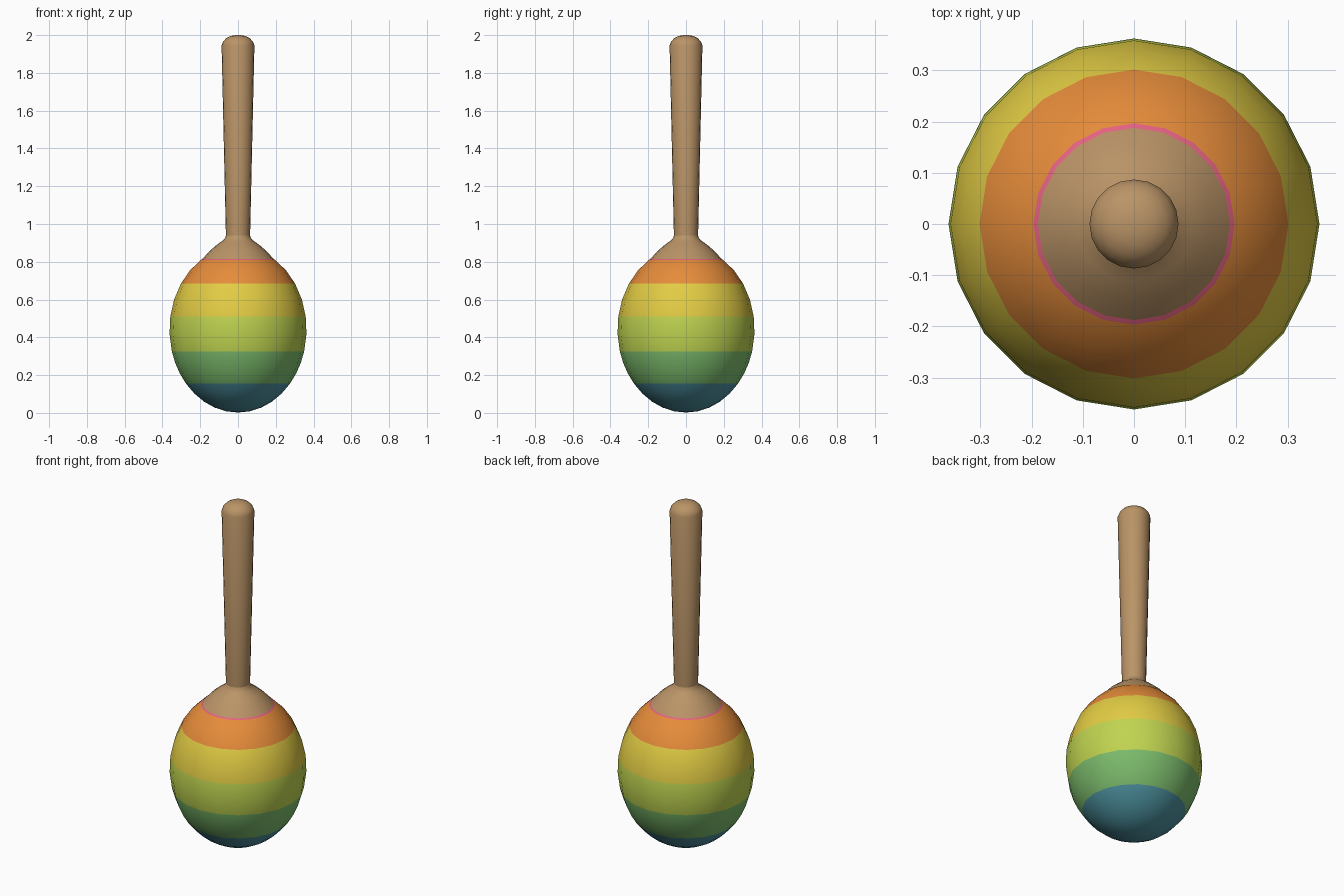
import bpy, bmesh, math

if "Cube" in bpy.data.objects:
    bpy.data.objects.remove(bpy.data.objects["Cube"])


def material(name, rgb):
    lin = [((c / 255 + 0.055) / 1.055) ** 2.4 for c in rgb]
    m = bpy.data.materials.new(name)
    m.diffuse_color = (*lin, 1)
    m.use_nodes = True
    m.node_tree.nodes["Principled BSDF"].inputs["Base Color"].default_value = m.diffuse_color
    return m


blue = material("blue", (76, 144, 158))
green = material("green", (124, 188, 108))
lime = material("lime", (192, 212, 80))
yellow = material("yellow", (226, 204, 68))
orange = material("orange", (230, 140, 58))
pink = material("pink", (228, 98, 130))
wood = material("wood", (186, 148, 103))


def lathe(name, profile, sides, mats, levels=(), angle=40):
    """Revolve (radius, z) points; faces pick a material by height."""
    bm = bmesh.new()
    rings = []
    for r, z in profile:
        if r == 0:
            rings.append([bm.verts.new((0, 0, z))] * sides)
        else:
            rings.append([bm.verts.new((r * math.cos(2 * math.pi * i / sides),
                                        r * math.sin(2 * math.pi * i / sides), z))
                          for i in range(sides)])
    for a, b in zip(rings, rings[1:]):
        for i in range(sides):
            j = (i + 1) % sides
            corners = list(dict.fromkeys((a[i], a[j], b[j], b[i])))
            f = bm.faces.new(corners)
            mid = (a[i].co.z + b[i].co.z) / 2
            f.material_index = sum(mid > h for h in levels)
    mesh = bpy.data.meshes.new(name)
    bm.to_mesh(mesh)
    bm.free()
    for m in mats:
        mesh.materials.append(m)
    ob = bpy.data.objects.new(name, mesh)
    bpy.context.collection.objects.link(ob)
    bpy.ops.object.select_all(action='DESELECT')
    ob.select_set(True)
    bpy.context.view_layer.objects.active = ob
    bpy.ops.object.shade_smooth_by_angle(angle=math.radians(angle))
    return ob


# Striped egg-shaped head, with rings placed on every stripe border
R, H, C = 0.363, 0.439, 0.441
borders = [0.155, 0.325, 0.51, 0.685, 0.81]
stops = [-90] + [math.degrees(math.asin((z - C) / H)) for z in borders] + [90]
angles = [-90]
for a, b in zip(stops, stops[1:]):
    n = max(2, round((b - a) / 10))
    angles += [a + (b - a) * k / n for k in range(1, n + 1)]
head = [(0 if abs(a) > 89.9 else R * math.cos(math.radians(a)),
         C + H * math.sin(math.radians(a))) for a in angles]
lathe("striped_head", head, 20,
      [blue, green, lime, yellow, orange, pink], borders)

# Flared wooden collar over the top of the head
lathe("collar", [(0.18, 0.808), (0.19, 0.813), (0.153, 0.855), (0.112, 0.89),
                 (0.08, 0.913), (0.068, 0.927), (0.063, 0.942)], 20, [wood], angle=60)

# Tapered handle with a domed end
lathe("handle", [(0, 0.93), (0.064, 0.935), (0.087, 1.945), (0.079, 1.966),
                 (0.063, 1.983), (0.042, 1.994), (0.02, 1.999), (0, 2.0)], 20, [wood], angle=35)
